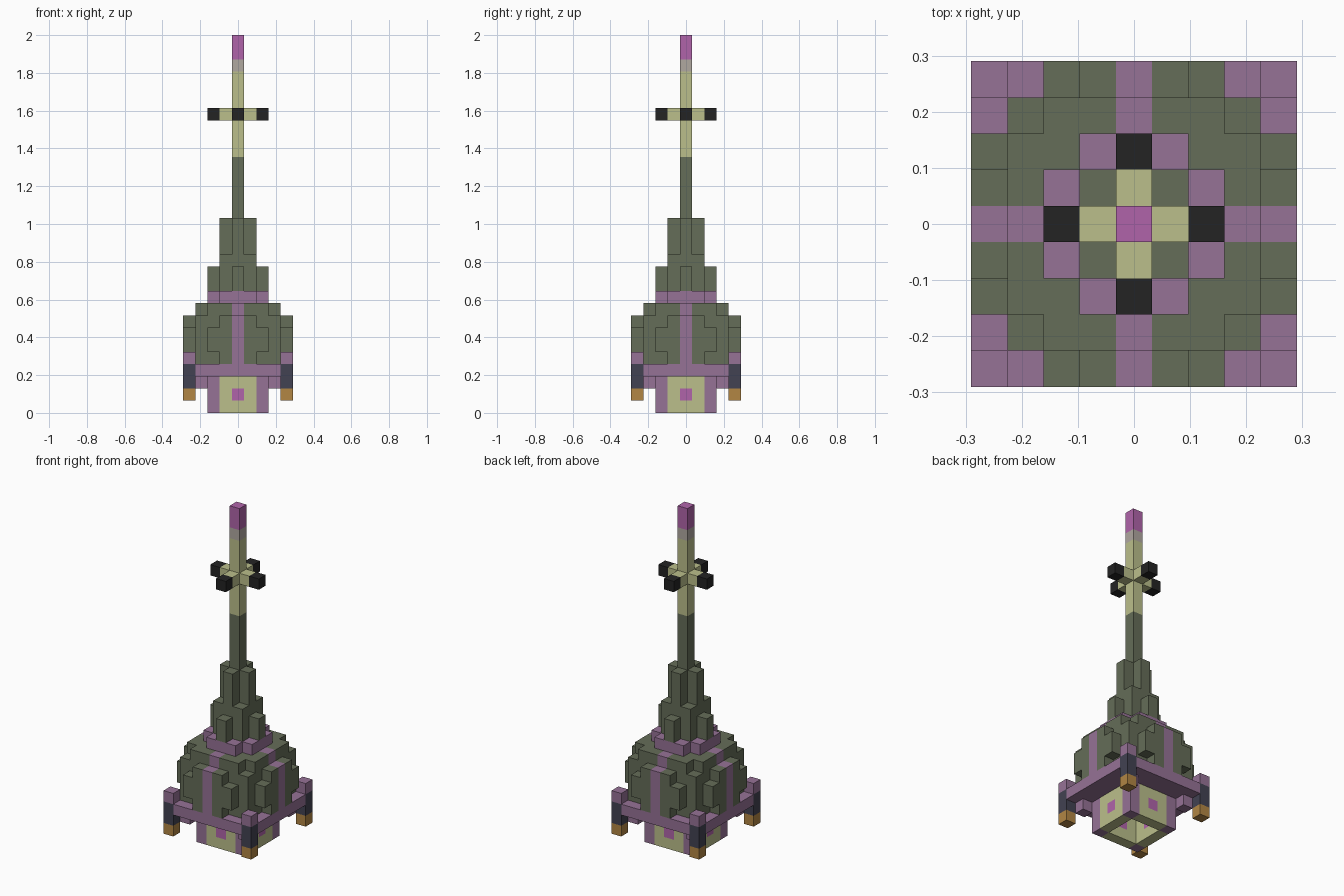
import bpy
import bmesh
from mathutils import Vector

cube = bpy.data.objects.get("Cube")
if cube:
    bpy.data.objects.remove(cube)

U = 2 / 31  # block size

# Colours as display values, converted to linear
PALETTE = {
    "moss_green": (101, 109, 88),
    "dusty_purple": (150, 114, 150),
    "cream": (187, 191, 139),
    "magenta": (176, 100, 170),
    "black": (35, 35, 35),
    "slate_blue": (66, 66, 82),
    "copper": (178, 134, 68),
    "warm_grey": (176, 168, 160),
}


def linear(v):
    v /= 255
    return v / 12.92 if v < 0.04045 else ((v + 0.055) / 1.055) ** 2.4


MATS = {}
for name, rgb in PALETTE.items():
    m = bpy.data.materials.new(name)
    m.use_nodes = True
    colour = (*[linear(c) for c in rgb], 1)
    m.diffuse_color = colour
    bsdf = m.node_tree.nodes["Principled BSDF"]
    bsdf.inputs["Base Color"].default_value = colour
    bsdf.inputs["Roughness"].default_value = 0.8
    MATS[name] = m

blocks = {}  # (x, y, layer) -> (part, colour)


def put(part, colour, x, y, layers):
    for k in layers:
        blocks[x, y, k] = (part, colour)


def square(n):
    return [(x, y) for x in range(-n, n + 1) for y in range(-n, n + 1)]


ARMS = [(1, 0), (-1, 0), (0, 1), (0, -1)]
CORNERS = [(1, 1), (1, -1), (-1, 1), (-1, -1)]

# Hollow cabin with corner pillars and a window on each wall
for x, y in square(2):
    if max(abs(x), abs(y)) == 2:
        pillar = abs(x) == abs(y)
        put("cabin", "dusty_purple" if pillar else "cream", x, y, range(3))
for x, y in ARMS:
    put("cabin", "magenta", 2 * x, 2 * y, [1])

# Round body with striped ribs
for layer in range(3, 9):
    for x, y in square(4):
        if x * x + y * y + (layer - 5.5) ** 2 < 20.5:
            rib = x == 0 or y == 0 or layer == 3
            put("body", "dusty_purple" if rib else "moss_green", x, y, [layer])

# Square frame, corner brackets and legs
for i in range(-3, 4):
    for s in (-4, 4):
        put("frame", "dusty_purple", i, s, [3])
        put("frame", "dusty_purple", s, i, [3])
for x, y in CORNERS:
    put("frame", "dusty_purple", 3 * x, 3 * y, [2])
    put("legs", "copper", 4 * x, 4 * y, [1])
    put("legs", "slate_blue", 4 * x, 4 * y, [2, 3])
    put("legs", "dusty_purple", 4 * x, 4 * y, [4])

# Collar and stepped spire
for x, y in square(2):
    if abs(x) + abs(y) < 4:
        put("collar", "dusty_purple", x, y, [9])
for x, y in CORNERS:
    put("spire", "moss_green", x, y, range(10, 13))
for x, y in ARMS:
    put("spire", "moss_green", 2 * x, 2 * y, range(10, 12))
    put("spire", "moss_green", x, y, range(10, 16))

# Mast with tip and cross arms
put("mast", "moss_green", 0, 0, range(10, 21))
put("mast", "cream", 0, 0, range(21, 28))
put("mast", "warm_grey", 0, 0, [28])
put("mast", "magenta", 0, 0, [29, 30])
for x, y in ARMS:
    put("cross_arms", "cream", x, y, [24])
    put("cross_arms", "black", 2 * x, 2 * y, [24])

# Turn each part into a mesh of its exposed block faces
AXES = [Vector(a) for a in ((1, 0, 0), (0, 1, 0), (0, 0, 1))]
for part in sorted({p for p, c in blocks.values()}):
    bm = bmesh.new()
    colours = []
    for cell, (owner, colour) in blocks.items():
        if owner != part:
            continue
        if colour not in colours:
            colours.append(colour)
        centre = Vector(cell) + AXES[2] / 2
        for i in range(3):
            for s in (-1, 1):
                n = AXES[i] * s
                if tuple(int(v) for v in Vector(cell) + n) in blocks:
                    continue
                a, b = AXES[(i + 1) % 3] * s, AXES[(i + 2) % 3]
                ring = (-a - b, a - b, a + b, b - a)
                face = bm.faces.new([bm.verts.new((centre + (n + r) / 2) * U) for r in ring])
                face.material_index = colours.index(colour)
    bmesh.ops.remove_doubles(bm, verts=bm.verts, dist=U / 100)
    bmesh.ops.dissolve_limit(bm, angle_limit=0.01, verts=bm.verts, edges=bm.edges,
                             delimit={"MATERIAL"})
    mesh = bpy.data.meshes.new(part)
    bm.to_mesh(mesh)
    bm.free()
    for c in colours:
        mesh.materials.append(MATS[c])
    bpy.context.collection.objects.link(bpy.data.objects.new(part, mesh))
